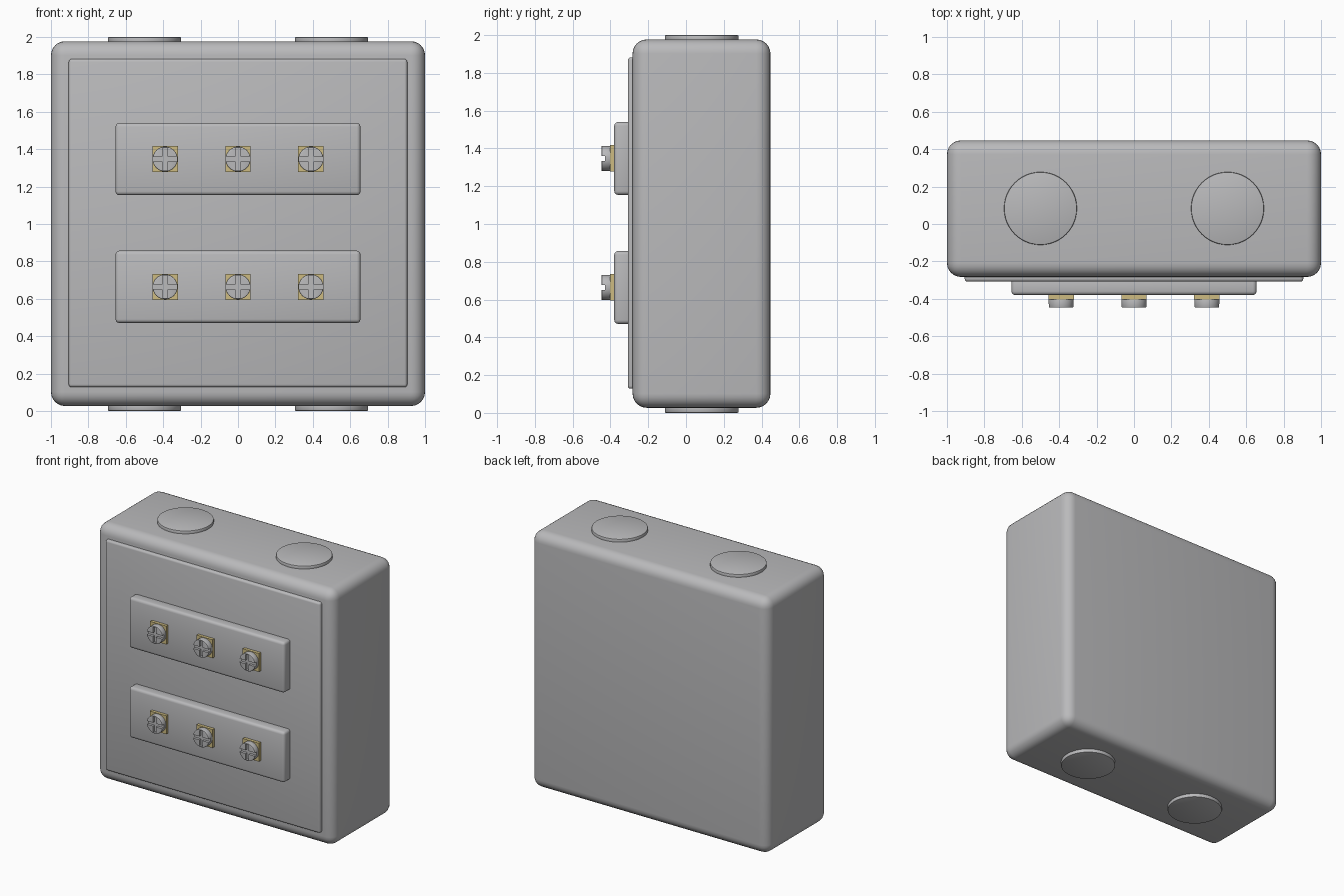
import bpy
import bmesh
from math import radians
from mathutils import Matrix

cube = bpy.data.objects.get("Cube")
if cube:
    bpy.data.objects.remove(cube, do_unlink=True)


def material(name, r, g, b):
    mat = bpy.data.materials.new(name)
    mat.use_nodes = True
    mat.diffuse_color = (r, g, b, 1)
    mat.node_tree.nodes["Principled BSDF"].inputs["Base Color"].default_value = (r, g, b, 1)
    return mat


GREY = material("light grey", 0.49, 0.49, 0.50)
BRASS = material("brass", 0.61, 0.50, 0.22)


def finish(name, bm, mat):
    mesh = bpy.data.meshes.new(name)
    bm.to_mesh(mesh)
    bm.free()
    mesh.materials.append(mat)
    obj = bpy.data.objects.new(name, mesh)
    bpy.context.collection.objects.link(obj)
    return obj


def smooth(obj):
    bpy.ops.object.select_all(action="DESELECT")
    obj.select_set(True)
    bpy.context.view_layer.objects.active = obj
    bpy.ops.object.shade_smooth_by_angle(angle=radians(35))


def box(name, x, y, z, mat, bevel=0, segments=3):
    """Box between (low, high) ranges, optionally with rounded edges."""
    bm = bmesh.new()
    bmesh.ops.create_cube(bm, size=1)
    ranges = (x, y, z)
    for v in bm.verts:
        v.co = [r[1] if c > 0 else r[0] for c, r in zip(v.co, ranges)]
    if bevel:
        bmesh.ops.bevel(bm, geom=bm.edges[:], offset=bevel, segments=segments,
                        profile=0.5, affect="EDGES")
    obj = finish(name, bm, mat)
    smooth(obj)
    return obj


def disc(name, radius, depth, mat, rim, sides=48):
    """Upright cylinder centred on its origin with rounded rims."""
    bm = bmesh.new()
    bmesh.ops.create_cone(bm, cap_ends=True, segments=sides, radius1=radius,
                          radius2=radius, depth=depth)
    rims = [e for e in bm.edges if abs(e.verts[0].co.z - e.verts[1].co.z) < depth / 2]
    bmesh.ops.bevel(bm, geom=rims, offset=rim, segments=2, profile=0.5, affect="EDGES")
    return finish(name, bm, mat)


# Housing and raised front panel
box("housing", (-1, 1), (-0.283, 0.447), (0.027, 1.977), GREY, 0.075, 6)
box("front_panel", (-0.905, 0.905), (-0.308, -0.2), (0.128, 1.882), GREY, 0.015)

# Round cable knockouts on the top and bottom
for level, z in (("top", 1.98), ("bottom", 0.02)):
    for side, x in (("left", 0.5), ("right", -0.5)):
        knockout = disc(f"{level}_knockout_{side}", 0.195, 0.04, GREY, 0.006)
        knockout.location = (x, 0.083, z)
        smooth(knockout)

# Screw head with a cross slot, facing the front
screw = disc("screw", 0.067, 0.049, GREY, 0.004, 32)
screw.data.transform(Matrix.Rotation(radians(90), 4, "X"))
slots = [box("slot_cutter", (-a, a), (-0.04, -0.005), (-b, b), GREY)
         for a, b in ((0.08, 0.013), (0.013, 0.06))]
for slot in slots:
    cut = screw.modifiers.new("cross_slot", "BOOLEAN")
    cut.operation = "DIFFERENCE"
    cut.object = slot
bpy.context.view_layer.update()
depsgraph = bpy.context.evaluated_depsgraph_get()
screw_mesh = bpy.data.meshes.new_from_object(screw.evaluated_get(depsgraph))
screw_mesh.name = "screw_head"
for helper in slots + [screw]:
    bpy.data.objects.remove(helper, do_unlink=True)

# Two terminal blocks, each with three brass plates and screws
for row, z in (("upper", 1.347), ("lower", 0.664)):
    box(f"{row}_terminal_block", (-0.655, 0.655), (-0.38, -0.29),
        (z - 0.193, z + 0.193), GREY, 0.02)
    for side, x in (("left", 0.39), ("middle", 0), ("right", -0.39)):
        box(f"{row}_brass_plate_{side}", (x - 0.068, x + 0.068), (-0.403, -0.378),
            (z - 0.07, z + 0.07), BRASS)
        head = bpy.data.objects.new(f"{row}_screw_{side}", screw_mesh)
        head.location = (x, -0.4225, z)
        bpy.context.collection.objects.link(head)
        if head.data.users == 1:
            smooth(head)
